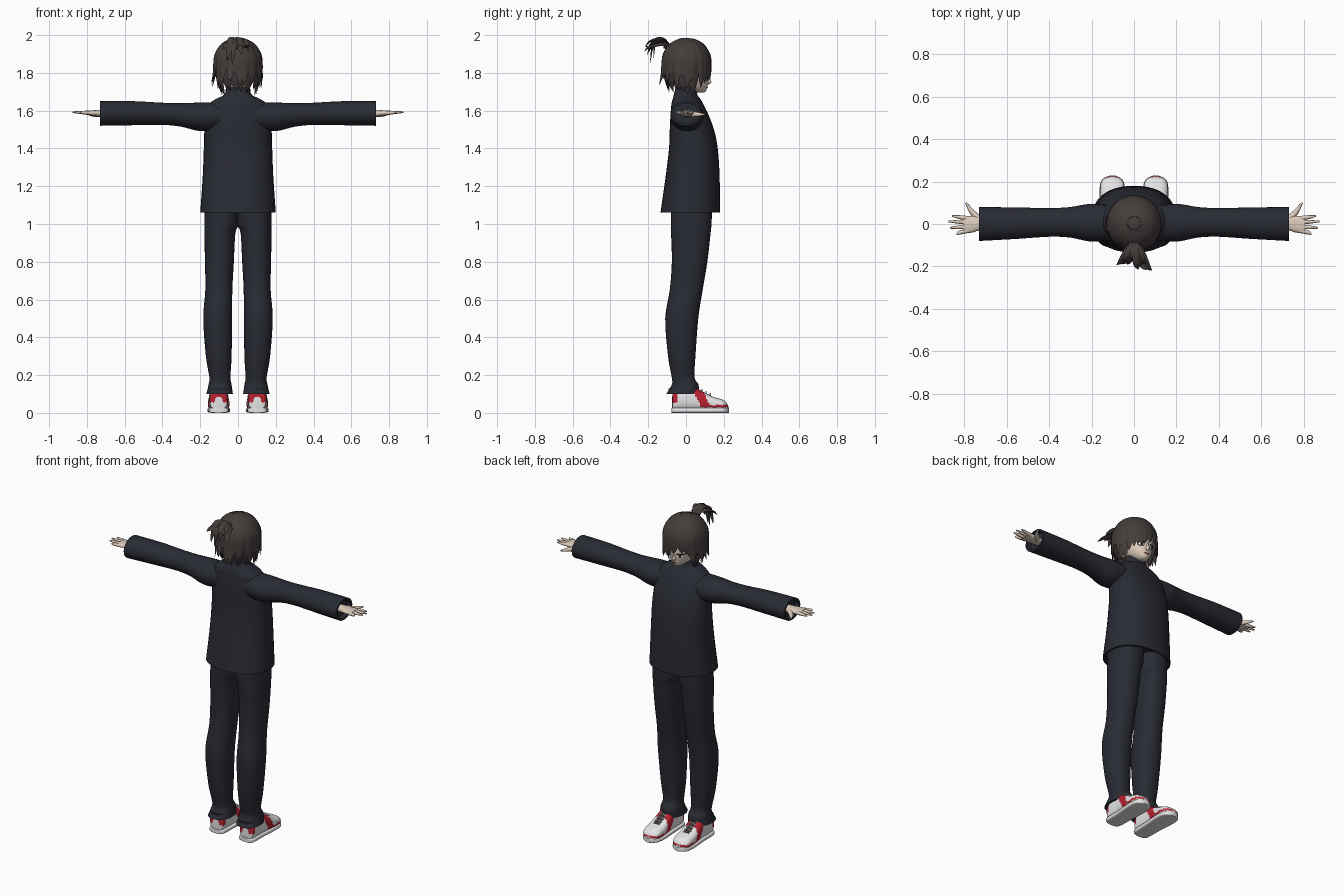
import bpy, bmesh, math, random
from mathutils import Vector

random.seed(4)
if "Cube" in bpy.data.objects:
    bpy.data.objects.remove(bpy.data.objects["Cube"])


def material(name, r, g, b):
    m = bpy.data.materials.new(name)
    m.use_nodes = True
    m.diffuse_color = (r, g, b, 1)
    m.node_tree.nodes["Principled BSDF"].inputs["Base Color"].default_value = (r, g, b, 1)
    return m


CLOTH = material("navy cloth", .022, .024, .034)
HAIR = material("brown hair", .058, .046, .043)
SKIN = material("pale skin", .72, .60, .50)
WHITE = material("shoe white", .78, .78, .79)
RED = material("shoe red", .48, .015, .03)
DARK = material("dark lining", .05, .035, .033)
EYE = material("eye brown", .03, .018, .015)


def smooth(keys, steps):
    """Catmull-Rom resampling of tuples."""
    out = []
    for i in range(len(keys) - 1):
        a, b, c, d = (keys[min(max(i + k, 0), len(keys) - 1)] for k in (-1, 0, 1, 2))
        for s in range(steps):
            t = s / steps
            out.append(tuple(q + .5 * t * (r - p + t * (2*p - 5*q + 4*r - w + t * (3*(q - r) + w - p)))
                             for p, q, r, w in zip(a, b, c, d)))
    return out + [keys[-1]]


def ring(axis, key):
    """Cross-section from a position on an axis and its extents on the next two axes."""
    pos, b0, b1, c0, c1 = key
    b, c = (axis + 1) % 3, (axis + 2) % 3
    centre, u, v = Vector(), Vector(), Vector()
    centre[axis], centre[b], centre[c] = pos, (b0 + b1) / 2, (c0 + c1) / 2
    u[b], v[c] = (b1 - b0) / 2, (c1 - c0) / 2
    return centre, u, v


def loft(bm, rings, n=24, power=1.0):
    """Skin closed superellipse sections, capped at both ends."""
    def curve(x):
        return math.copysign(abs(x) ** power, x)
    rows = []
    for centre, u, v in rings:
        angles = [math.tau * i / n for i in range(n)]
        rows.append([bm.verts.new(centre + u * curve(math.cos(a)) + v * curve(math.sin(a))) for a in angles])
    for lo, hi in zip(rows, rows[1:]):
        for i in range(n):
            j = (i + 1) % n
            bm.faces.new((lo[i], lo[j], hi[j], hi[i]))
    bm.faces.new(rows[0])
    bm.faces.new(rows[-1])


def strand(bm, pts, widths, side, flat=.3, n=6, steps=3):
    """Tapered blade or finger along a path."""
    keys = smooth([(*p, w) for p, w in zip(pts, widths)], steps)
    path = [Vector(k[:3]) for k in keys]
    rings = []
    for i, p in enumerate(path):
        along = (path[min(i + 1, len(path) - 1)] - path[max(i - 1, 0)]).normalized()
        across = (side - along * side.dot(along)).normalized()
        w = max(keys[i][3], .001)
        rings.append((p, across * w, along.cross(across) * w * flat))
    loft(bm, rings, n)


def finish(name, bm, mats, rule=None, mirror=False, angle=50):
    bmesh.ops.recalc_face_normals(bm, faces=bm.faces)
    for f in bm.faces:
        f.smooth = True
        if rule:
            f.material_index = rule(f.calc_center_median(), f.normal)
    mesh = bpy.data.meshes.new(name)
    bm.to_mesh(mesh)
    bm.free()
    mesh.set_sharp_from_angle(angle=math.radians(angle))
    for m in mats:
        mesh.materials.append(m)
    obj = bpy.data.objects.new(name, mesh)
    bpy.context.collection.objects.link(obj)
    if mirror:
        obj.modifiers.new("Mirror", 'MIRROR')
    return obj


def body(name, axis, keys, mat, steps=4, n=32, power=1.0, hem=None, rule=None, mirror=False):
    """One lofted part; hem gives the depth of an open-looking last end."""
    rows = smooth(keys, steps)
    if hem is not None:
        p, b0, b1, c0, c1 = rows[-1]
        t = .012
        rows += [(q, b0 + t, b1 - t, c0 + t, c1 - t) for q in (p, p + hem)]
    bm = bmesh.new()
    loft(bm, [ring(axis, k) for k in rows], n, power)
    return finish(name, bm, mat if isinstance(mat, list) else [mat], rule, mirror)


# Jacket, sleeves and trousers
body("jacket", 2, [
    (1.725, -.064, .064, -.055, .052), (1.685, -.072, .072, -.064, .06), (1.663, -.115, .115, -.07, .075),
    (1.635, -.152, .152, -.077, .092), (1.58, -.172, .172, -.082, .118), (1.5, -.178, .178, -.086, .148),
    (1.4, -.181, .181, -.09, .168), (1.25, -.187, .187, -.108, .178), (1.06, -.2, .2, -.135, .18)],
    CLOTH, power=.88, hem=.03)
body("sleeves", 0, [
    (.09, -.075, .085, 1.50, 1.645), (.2, -.083, .095, 1.492, 1.643), (.3, -.064, .08, 1.515, 1.64),
    (.4, -.06, .075, 1.525, 1.642), (.55, -.07, .078, 1.523, 1.65), (.73, -.08, .08, 1.52, 1.65)],
    CLOTH, hem=-.03, mirror=True)
body("trousers", 2, [
    (1.12, -.004, .175, -.08, .14), (1.0, -.002, .178, -.08, .135), (.95, .014, .178, -.079, .13),
    (.8, .022, .175, -.075, .113), (.65, .03, .173, -.086, .088), (.5, .031, .184, -.11, .065),
    (.3, .034, .17, -.095, .05), (.19, .04, .152, -.076, .045), (.15, .034, .156, -.075, .066),
    (.10, .027, .167, -.105, .068)], CLOTH, power=.88, hem=.03, mirror=True)

# Hands: palm, fingers and thumb
bm = bmesh.new()
loft(bm, [ring(0, k) for k in smooth([
    (.68, -.024, .026, 1.566, 1.606), (.73, -.03, .034, 1.568, 1.604),
    (.765, -.041, .038, 1.573, 1.602), (.805, -.04, .034, 1.578, 1.6)], 3)], 16, .85)
UP = Vector((0, 0, 1))
for y, spread, tip in ((.026, .012, .858), (.008, .004, .875), (-.012, -.006, .868), (-.031, -.018, .835)):
    strand(bm, [(.78, y, 1.588), (.82, y + spread * .5, 1.59), (tip, y + spread, 1.592)],
           [.011, .0095, .004], UP, 1, 8)
strand(bm, [(.725, .02, 1.583), (.762, .055, 1.58), (.792, .1, 1.58)], [.016, .013, .004], UP, 1, 8)
finish("hands", bm, [SKIN], mirror=True)


# Shoes with coloured panels, soles and laces
def shoe_panels(c, normal):
    if .04 < c.y < .145 and abs(c.x - .102) < .018 and normal.z > .35:
        return 2
    if c.y < -.045 and c.z > .055:
        return 1
    if c.z > .03 and abs(c.y - .105 + (c.z - .03) * .45) < .026:
        return 1
    if c.y > .12 and .03 < c.z < .042:
        return 1
    return 0


body("shoes", 1, [
    (-.073, .012, .085, .08, .124), (-.065, .01, .118, .058, .146), (-.02, .01, .132, .052, .152),
    (.04, .01, .137, .051, .153), (.09, .01, .112, .049, .156), (.14, .01, .087, .045, .159),
    (.19, .01, .071, .048, .157), (.213, .01, .056, .062, .143), (.224, .012, .036, .085, .12)],
    [WHITE, RED, DARK], steps=6, n=48, power=.75, rule=shoe_panels, mirror=True)
body("soles", 1, [
    (-.076, 0, .026, .075, .129), (-.06, 0, .028, .052, .152), (.04, 0, .028, .047, .155),
    (.14, 0, .028, .041, .162), (.195, 0, .028, .047, .158), (.218, 0, .028, .066, .139),
    (.228, 0, .026, .09, .115)], WHITE, power=.5, mirror=True)
bm = bmesh.new()
for i in range(4):
    y, z = .062 + i * .022, .129 - i * .0105
    strand(bm, [(.08, y, z - .006), (.102, y, z + .004), (.125, y, z - .006)], [.004] * 3, UP, 1)
finish("laces", bm, [WHITE], mirror=True)

# Neck, head, nose, ears and face details
body("neck", 2, [(1.66, -.045, .045, -.045, .04), (1.77, -.045, .045, -.05, .04)], SKIN)
body("head", 2, [
    (1.695, -.014, .014, .055, .095), (1.705, -.032, .032, .02, .106), (1.73, -.06, .06, -.045, .114),
    (1.77, -.081, .081, -.08, .12), (1.82, -.093, .093, -.1, .12), (1.9, -.09, .09, -.095, .11),
    (1.955, -.05, .05, -.05, .06)], SKIN)
body("nose", 2, [(1.738, -.004, .004, .1, .118), (1.75, -.01, .01, .1, .134),
                 (1.77, -.006, .006, .1, .127), (1.8, -.003, .003, .1, .12)], SKIN, n=12)
body("ears", 0, [(.075, -.02, .012, 1.75, 1.80), (.095, -.024, .014, 1.752, 1.805),
                 (.102, -.02, .008, 1.76, 1.8)], SKIN, n=16, mirror=True)


def plate(name, spot, u, v, mat, mirror=False):
    bm = bmesh.new()
    out = Vector(u).cross(Vector(v)).normalized() * .004
    loft(bm, [(Vector(spot) + out * s, Vector(u), Vector(v)) for s in (-1, 1)], 16)
    finish(name, bm, [mat], mirror=mirror)


plate("eye_whites", (.038, .108, 1.772), (.018, -.01, 0), (0, 0, .011), WHITE, True)
plate("irises", (.036, .111, 1.772), (.008, -.0045, 0), (0, 0, .011), EYE, True)
plate("upper_lashes", (.039, .110, 1.783), (.019, -.011, 0), (0, 0, .003), EYE, True)
plate("mouth", (0, .112, 1.722), (.014, 0, 0), (0, 0, .0015), RED)

# Hair cap, opened over the face
bm = bmesh.new()
bmesh.ops.create_uvsphere(bm, u_segments=32, v_segments=20, radius=1)
for v in bm.verts:
    v.co = Vector((v.co.x * .12, v.co.y * .121 + .003, v.co.z * .13 + 1.855))
gone = [v for v in bm.verts if v.co.z < 1.745 or (v.co.y > .035 and v.co.z < 1.86)]
bmesh.ops.delete(bm, geom=gone, context='VERTS')
finish("hair_cap", bm, [HAIR])


def lock(bm, phi, tip_z, flick, width, drift=0, size=1.0):
    """Hair blade from the crown, over the skull and down to a pointed tip."""
    stations = [(75, 0), (48, 0), (20, 0), (0, 0), (0, .55), (0, 1)]
    pts = []
    for i, (elev, drop) in enumerate(stations):
        a, e = math.radians(phi + drift * i / 5), math.radians(elev)
        r = math.cos(e) * size * (1 + (flick - 1) * drop ** 2)
        pts.append((.124 * r * math.cos(a), .126 * r * math.sin(a) + .003,
                    1.855 + .131 * math.sin(e) - (1.855 - tip_z) * drop))
    a = math.radians(phi + drift / 2)
    strand(bm, pts, [width * k for k in (.3, .8, 1, 1, .75, .03)],
           Vector((-math.sin(a), math.cos(a), 0)), .28)


# Side and back locks: a long inner layer and a short flicked outer layer
bm = bmesh.new()
for i in range(17):
    phi = 158 + i * 224 / 16
    lock(bm, phi, random.uniform(1.675, 1.715), random.uniform(.66, .85), .03, random.uniform(-6, 6), .95)
for i in range(21):
    phi = 148 + i * 244 / 20
    lock(bm, phi, random.uniform(1.715, 1.775), random.uniform(1.0, 1.17), .025, random.uniform(-9, 9))
finish("back_hair", bm, [HAIR], angle=40)

# Fringe parted off centre, longer over the left eye
bm = bmesh.new()
for phi, tip, drift in ((42, 1.72, -6), (54, 1.745, -6), (66, 1.757, -8), (78, 1.762, -10), (90, 1.768, -14),
                        (100, 1.785, -8), (108, 1.795, 8), (118, 1.79, 10), (130, 1.765, 8), (142, 1.72, 4)):
    lock(bm, phi, tip, 1.02, .024, drift)
finish("fringe", bm, [HAIR], angle=40)

# Tied tuft at the back of the crown
bm = bmesh.new()
for i in range(13):
    x = -.075 + i * .15 / 12 + random.uniform(-.01, .01)
    reach, drop = random.uniform(.16, .222), random.uniform(1.84, 1.95)
    top = random.uniform(1.95, 1.985)
    strand(bm, [(0, -.085, 1.945), (x * .35, -.125, top), (x * .7, -.04 - reach * .7, top - .015), (x, -reach, drop)],
           [.012, .018, .017, .001], Vector((1, 0, .3 * math.sin(i * 2))), .35)
finish("hair_tuft", bm, [HAIR], angle=40)
body("hair_tie", 1, [(-.12, 1.93, 1.972, -.021, .021), (-.1, 1.925, 1.967, -.021, .021)], DARK, n=16)
